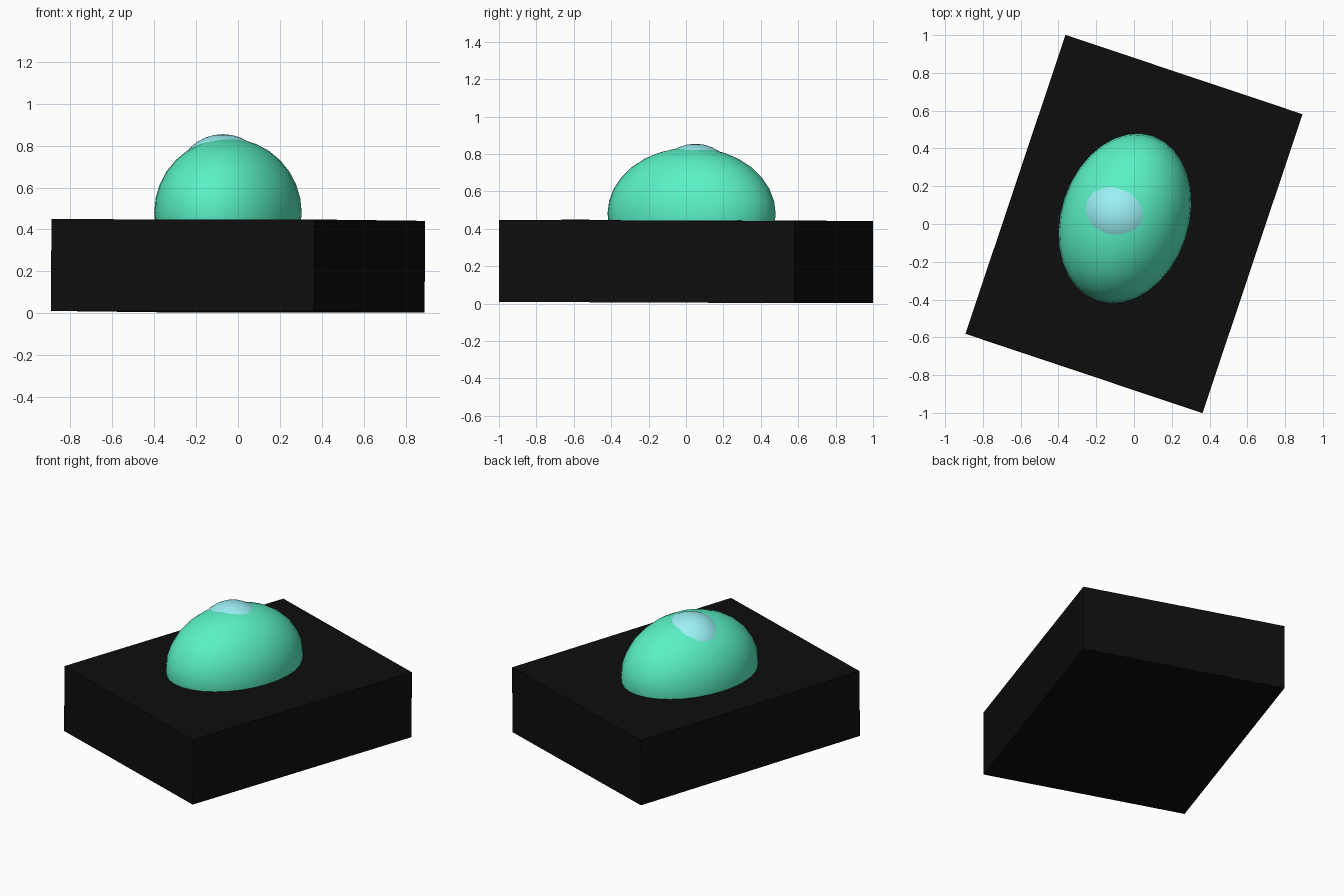
import bpy
from math import radians
from mathutils import Euler

if "Cube" in bpy.data.objects:
    bpy.data.objects.remove(bpy.data.objects["Cube"])

ROT = Euler((-0.004, 0.001, radians(-18.5)))


def paint(obj, name, color):
    mat = bpy.data.materials.new(name)
    mat.diffuse_color = (*color, 1)
    mat.use_nodes = True
    mat.node_tree.nodes["Principled BSDF"].inputs["Base Color"].default_value = mat.diffuse_color
    obj.data.materials.append(mat)


def ellipsoid(name, loc, radii, color):
    bpy.ops.mesh.primitive_uv_sphere_add(segments=32, ring_count=16, radius=1,
                                         location=loc, rotation=ROT)
    obj = bpy.context.object
    obj.name = name
    obj.scale = radii
    bpy.ops.object.shade_smooth()
    paint(obj, name + "_color", color)
    return obj


# Rectangular base block, turned on the ground
bpy.ops.mesh.primitive_cube_add(size=1, location=(0, 0, 0.226), rotation=ROT)
base = bpy.context.object
base.name = "base_block"
base.scale = (1.323, 1.667, 0.438)
paint(base, "black", (0.004, 0.004, 0.004))

# Elongated dome sunk halfway into the base
ellipsoid("dome", (-0.048, 0.03, 0.48), (0.338, 0.461, 0.355), (0.102, 0.88, 0.56))

# Small cap poking out of the dome
ellipsoid("cap", (-0.072, 0.05, 0.632), (0.223, 0.223, 0.223), (0.33, 0.87, 0.91))
